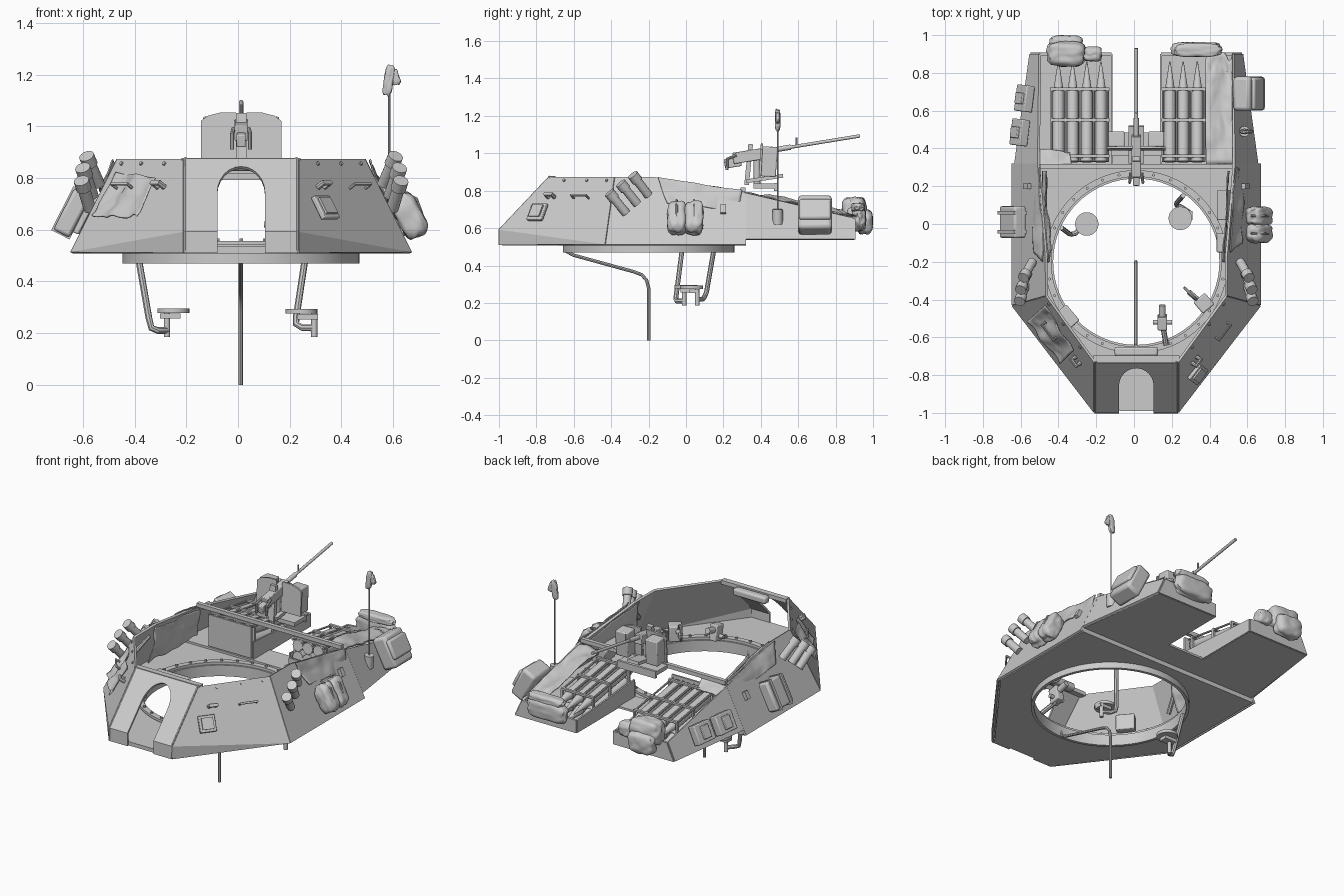
import bpy, bmesh, math
from mathutils import Vector, noise, Euler

if "Cube" in bpy.data.objects:
    bpy.data.objects.remove(bpy.data.objects["Cube"])

CX = 0.012                      # hull centre line
RING = (CX, -0.2)               # turret ring centre
TILT = math.radians(27)         # side wall lean
FLAT = []                       # flat-shaded armour sheets


def finish(bm, name, thick=0, bevel=0):
    me = bpy.data.meshes.new(name)
    bmesh.ops.recalc_face_normals(bm, faces=bm.faces[:])
    bm.to_mesh(me)
    bm.free()
    ob = bpy.data.objects.new(name, me)
    bpy.context.collection.objects.link(ob)
    if thick:
        m = ob.modifiers.new("thickness", 'SOLIDIFY')
        m.thickness, m.offset = thick, 0
    if bevel:
        m = ob.modifiers.new("bevel", 'BEVEL')
        m.width, m.segments = bevel, 2
    return ob


def sheet(name, polys, thick=0.014):
    bm = bmesh.new()
    for p in polys:
        bm.faces.new([bm.verts.new(v) for v in p])
    bmesh.ops.remove_doubles(bm, verts=bm.verts[:], dist=1e-4)
    FLAT.append(finish(bm, name, thick))


def box(name, loc, size, rot=(0, 0, 0), bevel=0):
    bm = bmesh.new()
    bmesh.ops.create_cube(bm, size=1)
    for v in bm.verts:
        v.co = Vector(a * b for a, b in zip(v.co, size))
    ob = finish(bm, name, 0, bevel)
    ob.location, ob.rotation_euler = loc, rot


def cyl(name, a, b, r, r2=None, seg=16):
    a, b = Vector(a), Vector(b)
    bm = bmesh.new()
    bmesh.ops.create_cone(bm, cap_ends=True, segments=seg, radius1=r,
                          radius2=r if r2 is None else r2, depth=(b - a).length)
    ob = finish(bm, name)
    ob.location = (a + b) / 2
    ob.rotation_euler = (b - a).to_track_quat('Z', 'Y').to_euler()


def to_mesh(cu, name):
    ob = bpy.data.objects.new(name, cu)
    bpy.context.collection.objects.link(ob)
    bpy.ops.object.select_all(action='DESELECT')
    ob.select_set(True)
    bpy.context.view_layer.objects.active = ob
    bpy.ops.object.convert(target='MESH')
    return ob


def tube(name, pts, r):
    cu = bpy.data.curves.new(name, 'CURVE')
    cu.dimensions, cu.bevel_depth, cu.bevel_resolution, cu.use_fill_caps = '3D', r, 2, True
    sp = cu.splines.new('POLY')
    sp.points.add(len(pts) - 1)
    for p, c in zip(sp.points, pts):
        p.co = (*c, 1)
    to_mesh(cu, name)


def plate(name, loops, z0, z1):
    cu = bpy.data.curves.new(name, 'CURVE')
    cu.dimensions, cu.fill_mode, cu.extrude = '2D', 'BOTH', (z1 - z0) / 2
    for lp in loops:
        sp = cu.splines.new('POLY')
        sp.points.add(len(lp) - 1)
        sp.use_cyclic_u = True
        for p, c in zip(sp.points, lp):
            p.co = (c[0], c[1], 0, 1)
    to_mesh(cu, name).location.z = (z0 + z1) / 2


def circle(r, n=64):
    return [(RING[0] + r * math.cos(2 * math.pi * i / n), RING[1] + r * math.sin(2 * math.pi * i / n)) for i in range(n)]


def bag(name, loc, half, rot=(0, 0, 0), lump=0.12):
    bm = bmesh.new()
    bmesh.ops.create_icosphere(bm, subdivisions=4, radius=1)
    for v in bm.verts:
        d = v.co / sum(abs(c) ** 4 for c in v.co) ** 0.25
        d *= 1 + lump * noise.noise(d * 2 + Vector(loc) * 9)
        v.co = Vector(a * b for a, b in zip(d, half))
    ob = finish(bm, name)
    ob.location, ob.rotation_euler = loc, rot


def cloth(name, a, b, c, d, amp=0.02, n=24):
    a, b, c, d = map(Vector, (a, b, c, d))
    nor = (b - a).cross(d - a).normalized()
    bm = bmesh.new()
    g = []
    for i in range(n + 1):
        for j in range(n + 1):
            u, w = i / n, j / n
            p = a.lerp(b, u).lerp(d.lerp(c, u), w)
            k = noise.noise(p * 9) + 0.25 * noise.noise(p * 20)
            g.append(bm.verts.new(p + nor * amp * k + (c - b) * 0.15 * w * noise.noise(Vector((u * 4, w, 3)))))
    for i in range(n):
        for j in range(n):
            q = i * (n + 1) + j
            bm.faces.new((g[q], g[q + 1], g[q + n + 2], g[q + n + 1]))
    finish(bm, name, 0.006)


# front plate: lower vertical lip, sloped glacis, arched doorway
def on_front(x, z):
    return (CX + x, -.995 + max(0, z - 0.59) * 0.265 / 0.28, z)

arch = [(0.092 * math.cos(t), 0.74 + 0.1 * math.sin(t)) for t in [math.pi * i / 12 for i in range(13)]]
for s, part in ((1, arch[:7]), (-1, arch[6:][::-1])):
    low = [(s * .092, .51), (s * .22, .51), (s * .22, .59), (s * .092, .59)]
    up = [(s * .092, .59), (s * .22, .59), (s * .22, .87), (0, .87)] + part[::-1]
    sheet("front_plate", [[on_front(*p) for p in low], [on_front(*p) for p in up]])
    tube("front_rib", [on_front(s * .215, z) for z in (.52, .59, .875)], 0.008)
box("door_sill", (CX, -0.96, .525), (.18, .06, .02))
box("front_top_bar", (CX, -.715, .865), (.46, .035, .025))
box("front_pad", (CX, -.675, .85), (.23, .05, .045), (0, 0, 0), .012)

# sloped side walls
for s in (1, -1):
    def P(x, y, z):
        return (CX + s * x, y, z)
    sheet("cheek_wall", [[P(.22, -.995, .51), P(.655, -.43, .51), P(.22, -.995, .59)],
                         [P(.655, -.43, .51), P(.475, -.38, .87), P(.22, -.73, .87), P(.22, -.995, .59)]])
    sheet("side_wall", [[P(.655, -.43, .51), P(.655, .32, .51), P(.517, .32, .785), P(.476, -.17, .87), P(.475, -.38, .87)]])
    sheet("rear_side_wall", [[P(.64, .32, .54), P(.56, .9, .54), P(.51, .9, .65), P(.517, .32, .785)]])
    sheet("rear_wall", [[P(.13, .9, .54), P(.56, .9, .54), P(.51, .9, .65), P(.13, .9, .62)]])
    sheet("notch_wall", [[P(.13, .32, .54), P(.13, .9, .54), P(.13, .9, .62), P(.13, .32, .66)]], .01)

# floors and turret ring
plate("front_floor", [[(CX + x, y) for x, y in ((-.215, -.985), (.215, -.985), (.64, -.425), (.64, .32), (-.64, .32), (-.64, -.425))], circle(.458)], .508, .535)
plate("rear_floor", [[(CX + x, y) for x, y in ((-.632, .31), (.632, .31), (.555, .9), (.13, .9), (.13, .48), (-.13, .48), (-.13, .9), (-.555, .9))]], .537, .55)
plate("ring_skirt", [circle(.458), circle(.44)], .47, .54)
plate("ring_lip", [circle(.485), circle(.45)], .54, .556)
for x, y in circle(.468, 32):
    cyl("ring_bolt", (x, y, .55), (x, y, .566), .008, seg=6)

# cross beam, panels and gun bridge
box("cross_beam", (CX, .305, .805), (1.02, .025, .025))
box("left_panel", (-.27, .31, .66), (.3, .012, .2))
box("right_low_panel", (.32, .31, .59), (.35, .012, .09))
box("gun_bridge", (CX, .42, .825), (.27, .12, .025))
box("bridge_back", (CX, .478, .82), (.27, .015, .045))

# ammunition racks
for side, xs in (("left", (-.4, -.325, -.25, -.175)), ("right", (.19, .26, .335))):
    for x in xs:
        for dz in (0, -.075):
            a, b, t = ((x, y, z + dz) for y, z in ((.33, .715), (.70, .655), (.86, .63)))
            cyl(side + "_shell_body", a, b, .031)
            cyl(side + "_shell_nose", b, t, .028, .003)
            cyl(side + "_shell_rim", a, (a[0], a[1] + .015, a[2] - .002), .035)
    mid, w = (xs[0] + xs[-1]) / 2, xs[-1] - xs[0] + .085
    for y, z in ((.36, .75), (.55, .715), (.715, .69)):
        box(side + "_rack_bar", (mid, y, z), (w, .016, .012))
        for x in (xs[0] - .038, xs[-1] + .038):
            box(side + "_rack_post", (x, y, z - .075), (.012, .016, .15))
    for x in [q + .037 for q in xs] + [xs[0] - .037]:
        tube(side + "_rack_rail", [(x, .33, .745), (x, .72, .685)], .006)

# machine gun with shield
G = CX
cyl("gun_barrel", (G, .45, 1.015), (G, .93, 1.093), .009)
cyl("gun_jacket", (G, .42, 1.01), (G, .56, 1.033), .014)
tube("gun_sight", [(G, .59, 1.03), (G, .59, 1.085)], .005)
box("gun_receiver", (G, .36, .99), (.05, .22, .06), (.16, 0, 0), .004)
box("gun_rear_plate", (G, .335, .94), (.04, .025, .22), (-.1, 0, 0))
box("gun_stock", (G, .25, .95), (.035, .09, .05), (.16, 0, 0), .005)
cyl("gun_pintle", (G, .38, .83), (G, .38, .97), .018)
box("gun_cradle", (G, .42, .865), (.08, .2, .02), (.15, 0, 0))
for sx in (-1, 1):
    tube("gun_grip", [(G + sx * .03, .27, .99), (G + sx * .035, .22, .97), (G + sx * .035, .22, .91)], .008)
    sheet("gun_shield", [[(G + sx * x, .395 + (z - .87) * .06, z) for x, z in ((.02, .87), (.156, .87), (.156, 1.02), (.13, 1.04), (.08, 1.053), (.02, 1.053))]], .012)
    box("shield_box", (G + sx * .105, .445, .955), (.085, .08, .16), (-.06, 0, 0), .006)

# hanging rod and seats under the ring
tube("centre_rod", [(.01, -.2, 0), (.01, -.2, .28), (.01, -.21, .32), (.01, -.235, .35), (.01, -.28, .367), (.01, -.6, .455), (.01, -.64, .475), (.01, -.65, .52)], .009)
for name, hook, disc in (
        ("left", [(-.385, -.02, .49), (-.345, -.05, .26), (-.335, -.055, .22), (-.31, -.05, .21), (-.275, -.01, .21)], (-.25, 0, .278)),
        ("right", [(.26, .15, .49), (.225, .11, .26), (.225, .1, .235), (.25, .09, .22), (.295, .06, .22)], (.245, .03, .275))):
    tube(name + "_seat_arm", hook, .013)
    x, y, z = disc
    cyl(name + "_seat", (x, y, z), (x, y, z + .018), .062, seg=28)
    hx, hy, hz = hook[-1]
    cyl(name + "_seat_post", (hx, hy, .185), (hx, hy, z), .012)
    box(name + "_seat_bracket", ((x + hx) / 2, (y + hy) / 2, z - .012), (.08, .05, .02))

# smoke launchers on both sides
for s in (1, -1):
    for top, low in (((.63, -.41, .79), (.585, -.32, .68)), ((.625, -.35, .84), (.575, -.26, .73)), ((.61, -.285, .885), (.55, -.2, .775))):
        a, b = Vector((CX + s * (low[0]), *low[1:])), Vector((CX + s * (top[0] - .012), *top[1:]))
        cyl("smoke_tube", a, b, .024)
        cyl("smoke_cap", b.lerp(a, .3), b, .03)
    tube("smoke_bracket", [(CX + s * .55, -.33, .69), (CX + s * .5, -.2, .8)], .014)

# antenna with covered head
cyl("antenna_base", (.58, .49, .62), (.585, .49, .7), .028)
cyl("antenna", (.585, .49, .62), (.585, .49, 1.15), .004, seg=8)
bag("antenna_cover", (.583, .49, 1.178), (.018, .014, .058), (0, .15, 0), .15)
bag("antenna_cover_flap", (.608, .49, 1.19), (.016, .01, .03), (0, -.3, 0), .15)

# stowage on the outside
R, L = (0, -TILT, 0), (0, TILT, 0)
box("right_pack", (.61, .69, .67), (.1, .18, .2), R, .018)
box("right_pack_flap", (.652, .69, .7), (.03, .17, .12), R, .012)
for y in (-.05, .043):
    bag("right_bag", (.662, y, .655), (.05, .05, .088), R)
    tube("right_bag_strap", [(.62, y, .75), (.69, y, .72), (.712, y, .66)], .006)
box("left_pack", (-.642, .01, .665), (.07, .17, .18), L, .012)
for y in (-.04, .06):
    box("left_pack_strap", (-.644, y, .665), (.08, .018, .19), L)
for y, x in ((.485, -.605), (.665, -.58)):
    box("left_side_box", (x, y, .645), (.05, .14, .12), (0, TILT, -.12), .006)
    box("left_side_lid", (x - .02, y, .655), (.03, .06, .08), (0, TILT, -.12), .004)
bag("rear_left_bag", (-.36, .9, .69), (.1, .065, .075))
bag("rear_left_pouch", (-.36, .955, .635), (.085, .042, .065))
bag("rear_left_roll", (-.22, .9, .665), (.048, .038, .045))
bag("rear_right_roll", (.33, .925, .645), (.13, .038, .06))
bag("rear_right_bundle", (.34, .92, .71), (.12, .035, .025))

# draped cloth
cloth("right_tarp", (.38, .32, .785), (.52, .32, .8), (.52, .9, .67), (.38, .9, .67), .03)
cloth("right_wall_cloth", (.505, -.15, .87), (.535, .3, .8), (.575, .28, .69), (.565, -.1, .73), .014)
cloth("right_inner_cloth", (.46, -.2, .865), (.5, .28, .79), (.5, .28, .66), (.5, -.2, .7), .02)
cloth("left_wall_cloth", (-.48, -.2, .87), (-.5, .3, .8), (-.53, .28, .72), (-.53, -.15, .76), .014)
cloth("left_inner_cloth", (-.44, -.2, .86), (-.47, .28, .79), (-.48, .28, .62), (-.49, -.2, .62), .02)
cloth("left_cheek_cloth", (-.47, -.43, .82), (-.32, -.67, .8), (-.39, -.74, .65), (-.56, -.51, .65), .025)
cloth("left_rear_cloth", (-.5, .31, .79), (-.33, .31, .79), (-.34, .38, .75), (-.5, .4, .76), .02)

# cheek fittings
for s in (1, -1):
    yaw = s * math.atan2(.57, .435)
    d = Vector((s * .435, .57, 0)).normalized()
    n = Vector((s * .62, -.47, .5)).normalized()
    c = Vector((CX + s * .32, -.79, .68))
    rot = Euler((-.55, 0, yaw))
    if s > 0:
        box("cheek_plate", c + n * .01, (.1, .02, .1), rot, .004)
        box("cheek_plate_cover", c + n * .022, (.07, .015, .07), rot)
    e = Vector((CX + s * .31, -.72, .765))
    tube("lifting_hook", [e - d * .02, e - d * .02 + n * .03, e + d * .02 + n * .03, e + d * .02], .012)
    h = Vector((CX + s * .45, -.56, .76))
    tube("grab_handle", [h - d * .05, h - d * .05 + n * .03, h + d * .05 + n * .03, h + d * .05], .007)
    for q in (.25, .6, .9):
        b = Vector((CX + s * (.22 + .255 * q), -.73 + .35 * q, .845)) + n * .01
        cyl("rim_bolt", b, b + n * .015, .008, seg=8)
    box("side_eyelet", (CX + s * .575, .2, .7), (.03, .03, .05), (0, -s * TILT, 0))

# interior fittings: sights, hand wheel, boxes
box("sight_body", (.15, -.52, .64), (.05, .07, .1), (.2, 0, 0), .006)
cyl("sight_eyepiece", (.15, -.5, .66), (.15, -.43, .68), .018)
cyl("sight_crossbar", (.1, -.52, .62), (.2, -.52, .62), .012)
tube("sight_arm", [(.15, -.52, .6), (.16, -.58, .58), (.17, -.64, .56)], .014)
box("traverse_gear", (.37, -.42, .62), (.08, .08, .1), (0, 0, .7), .008)
cyl("traverse_shaft", (.36, -.42, .63), (.29, -.36, .65), .014)
wheel = [(.3 + .032 * math.cos(t), -.37 - .032 * math.cos(t), .65 + .045 * math.sin(t)) for t in [math.pi * i / 8 for i in range(17)]]
tube("hand_wheel", wheel, .007)
box("left_inner_box", (-.35, -.49, .62), (.07, .11, .1), (0, 0, .7), .006)
box("right_inner_box", (.49, .1, .66), (.06, .16, .12), R, .006)
box("right_radio", (.48, -.1, .68), (.05, .1, .1), R, .006)

# smooth shading with sharp edges kept; armour sheets stay flat
bpy.ops.object.select_all(action='DESELECT')
for ob in bpy.context.scene.objects:
    if ob not in FLAT:
        ob.select_set(True)
        bpy.context.view_layer.objects.active = ob
bpy.ops.object.shade_smooth_by_angle(angle=math.radians(35))
for ob in FLAT:
    ob.data.shade_flat()
